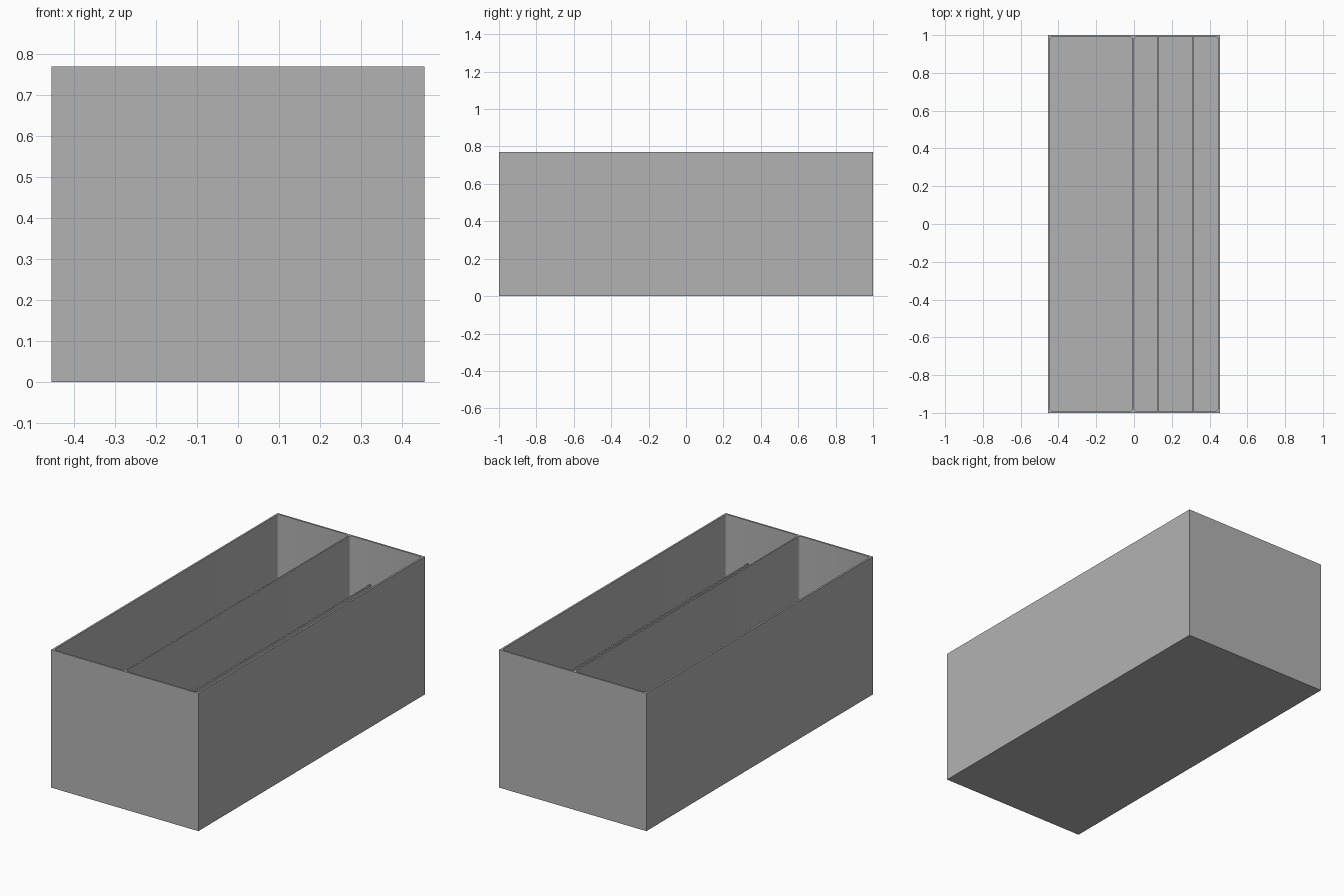
import bpy, bmesh
from mathutils import Vector

cube = bpy.data.objects.get("Cube")
if cube:
    bpy.data.objects.remove(cube, do_unlink=True)

WIDTH, LENGTH, HEIGHT = 0.91, 2.0, 0.77
WALL, FLOOR = 0.01, 0.01
LOW_TOP = 0.53

grey = bpy.data.materials.new("plain grey")
grey.use_nodes = True
grey.diffuse_color = (0.45, 0.45, 0.45, 1)
grey.node_tree.nodes["Principled BSDF"].inputs["Base Color"].default_value = grey.diffuse_color


def box(name, x0, x1, y0, y1, z0, z1, radius=0):
    """Box between limits, with optional rounded upright edges."""
    bm = bmesh.new()
    bmesh.ops.create_cube(bm, size=1)
    bmesh.ops.scale(bm, vec=(x1 - x0, y1 - y0, z1 - z0), verts=bm.verts)
    bmesh.ops.translate(bm, vec=Vector((x0 + x1, y0 + y1, z0 + z1)) / 2, verts=bm.verts)
    if radius:
        upright = [e for e in bm.edges
                   if abs(e.verts[0].co.z - e.verts[1].co.z) > 0.1]
        bmesh.ops.bevel(bm, geom=upright, offset=radius, segments=4,
                        profile=0.5, affect='EDGES')
    mesh = bpy.data.meshes.new(name)
    bm.to_mesh(mesh)
    bm.free()
    mesh.materials.append(grey)
    obj = bpy.data.objects.new(name, mesh)
    bpy.context.collection.objects.link(obj)
    return obj


# Outer tray
tray = box("tray", -WIDTH / 2, WIDTH / 2, -LENGTH / 2, LENGTH / 2, 0, HEIGHT)

# Two long compartments with rounded corners, leaving a full-height divider
inner_y = LENGTH / 2 - WALL
inner_x = WIDTH / 2 - WALL
for name, x0, x1 in (("wide_compartment", -inner_x, -0.008),
                     ("split_compartment", 0.0, inner_x)):
    cutter = box(name + "_cutter", x0, x1, -inner_y, inner_y, FLOOR, HEIGHT + 0.1, 0.015)
    cut = tray.modifiers.new(name, 'BOOLEAN')
    cut.operation = 'DIFFERENCE'
    cut.solver = 'EXACT'
    cut.object = cutter
    bpy.context.view_layer.objects.active = tray
    bpy.ops.object.modifier_apply(modifier=cut.name)
    bpy.data.objects.remove(cutter, do_unlink=True)

# Low partitions inside the split compartment
for name, x in (("low_partition_inner", 0.125), ("low_partition_outer", 0.31)):
    box(name, x - 0.004, x + 0.004, -inner_y - 0.002, inner_y + 0.002, FLOOR / 2, LOW_TOP)

# Smooth only the rounded corners
bpy.ops.object.select_all(action='DESELECT')
tray.select_set(True)
bpy.context.view_layer.objects.active = tray
bpy.ops.object.shade_smooth_by_angle()
